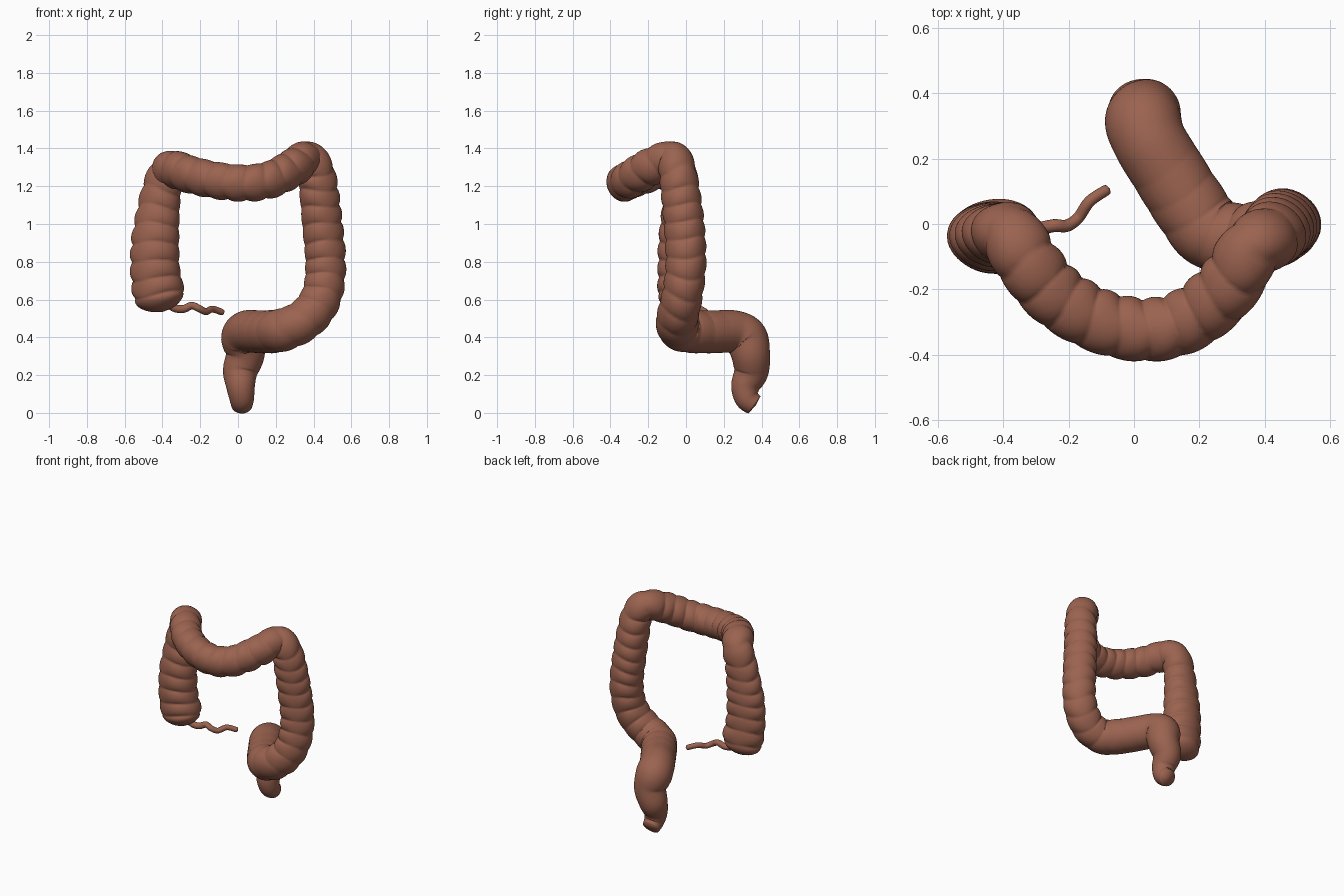
import bpy, bmesh, math
from mathutils import Vector

if "Cube" in bpy.data.objects:
    bpy.data.objects.remove(bpy.data.objects["Cube"])

mat = bpy.data.materials.new("flesh")
mat.diffuse_color = (0.33, 0.125, 0.08, 1)
mat.use_nodes = True
mat.node_tree.nodes["Principled BSDF"].inputs["Base Color"].default_value = mat.diffuse_color


def spline(pts, n=40):
    """Catmull-Rom through (x, y, z, radius) points."""
    p = [Vector(q) for q in pts]
    p = [2 * p[0] - p[1]] + p + [2 * p[-1] - p[-2]]
    out = []
    for i in range(1, len(p) - 2):
        a, b, c, d = p[i - 1:i + 3]
        for k in range(n):
            t = k / n
            out.append(0.5 * (2 * b + (c - a) * t + (2 * a - 5 * b + 4 * c - d) * t * t
                              + (3 * b - a - 3 * c + d) * t ** 3))
    return out + [p[-2]]


def resample(s, step):
    """Even spacing along the path: list of (distance, point) and the length."""
    acc = [0.0]
    for a, b in zip(s, s[1:]):
        acc.append(acc[-1] + (Vector(b[:3]) - Vector(a[:3])).length)
    count = int(acc[-1] / step)
    out, j = [], 0
    for i in range(count + 1):
        t = acc[-1] * i / count
        while j < len(s) - 2 and acc[j + 1] < t:
            j += 1
        f = (t - acc[j]) / max(acc[j + 1] - acc[j], 1e-9)
        out.append((t, s[j].lerp(s[j + 1], f)))
    return out, acc[-1]


def tube(name, pts, sides, step, cap0, cap1, depth=0.0, flat=1.0, pouch=0.092):
    rows, total = resample(spline(pts), step)
    pos = [Vector(q[:3]) for _, q in rows]
    bm = bmesh.new()
    rings, u = [], Vector((1, 0, 0))
    for i, (t, q) in enumerate(rows):
        tan = (pos[min(i + 3, len(pos) - 1)] - pos[max(i - 3, 0)]).normalized()
        u = (u - tan * u.dot(tan)).normalized()
        v = tan.cross(u)
        # rounded ends
        r = q[3]
        for d, cap in ((t, cap0), (total - t, cap1)):
            if d < cap:
                r *= max(0.04, math.sqrt(max(0, 1 - (1 - d / cap) ** 2)))
        # pouches fade out towards the far end, first stretch is flattened front to back
        amp = depth * min(1, max(0, (0.86 - t / total) / 0.2))
        squash = flat + (1 - flat) * min(1, max(0, (t - 0.55) / 0.25))
        ring = []
        for k in range(sides):
            a = math.tau * k / sides
            band = 0.5 + 0.5 * math.cos(3 * a + 0.6)
            ph = t / pouch + 0.12 * math.sin(2 * a + t * 5) + 0.08 * math.sin(a + t * 11)
            bump = abs(math.sin(math.pi * ph)) ** 0.6 - 0.75
            off = (u * math.cos(a) + v * math.sin(a)) * r
            off *= 1 + amp * (bump * (1 - 0.6 * band) - 0.2 * band)
            off.y *= squash
            ring.append(bm.verts.new(pos[i] + off))
        rings.append(ring)
    for a, b in zip(rings, rings[1:]):
        for k in range(sides):
            m = (k + 1) % sides
            bm.faces.new((a[k], a[m], b[m], b[k]))
    bm.faces.new(rings[0][::-1])
    bm.faces.new(rings[-1])
    bmesh.ops.recalc_face_normals(bm, faces=bm.faces)
    for f in bm.faces:
        f.smooth = True
    me = bpy.data.meshes.new(name)
    bm.to_mesh(me)
    bm.free()
    me.materials.append(mat)
    ob = bpy.data.objects.new(name, me)
    bpy.context.collection.objects.link(ob)


# colon: caecum, ascending, transverse, descending, sigmoid, rectum
tube("colon", [
    (-0.4, -0.035, 0.535, 0.13), (-0.418, -0.035, 0.63, 0.138), (-0.437, -0.04, 0.76, 0.132),
    (-0.437, -0.04, 0.9, 0.128), (-0.425, -0.035, 1.03, 0.118), (-0.405, -0.03, 1.17, 0.106),
    (-0.375, -0.035, 1.265, 0.1), (-0.335, -0.105, 1.29, 0.1),
    (-0.24, -0.22, 1.26, 0.099), (-0.1, -0.3, 1.23, 0.098), (0.05, -0.325, 1.218, 0.098),
    (0.18, -0.287, 1.24, 0.099), (0.29, -0.19, 1.3, 0.1), (0.36, -0.075, 1.345, 0.097),
    (0.408, -0.048, 1.29, 0.098), (0.425, -0.032, 1.19, 0.104), (0.445, -0.01, 1.0, 0.108),
    (0.462, 0.0, 0.8, 0.108), (0.45, -0.015, 0.65, 0.108), (0.405, -0.035, 0.55, 0.11),
    (0.33, -0.05, 0.48, 0.111), (0.235, -0.025, 0.44, 0.114), (0.165, 0.065, 0.43, 0.114),
    (0.105, 0.16, 0.43, 0.113), (0.05, 0.25, 0.43, 0.113), (0.028, 0.315, 0.395, 0.117),
    (0.038, 0.342, 0.31, 0.103), (0.012, 0.345, 0.22, 0.092), (0.014, 0.315, 0.14, 0.076),
    (0.02, 0.325, 0.075, 0.065), (0.02, 0.368, 0.038, 0.055)],
    48, 0.0075, 0.1, 0.006, depth=0.14, flat=0.83)

# appendix
tube("appendix", [
    (-0.4, -0.03, 0.6, 0.02), (-0.34, -0.025, 0.557, 0.021), (-0.29, -0.015, 0.55, 0.021),
    (-0.245, -0.005, 0.568, 0.02), (-0.205, -0.005, 0.552, 0.019), (-0.17, 0.02, 0.536, 0.018),
    (-0.135, 0.07, 0.549, 0.018), (-0.075, 0.11, 0.53, 0.017)],
    16, 0.006, 0.01, 0.014)
